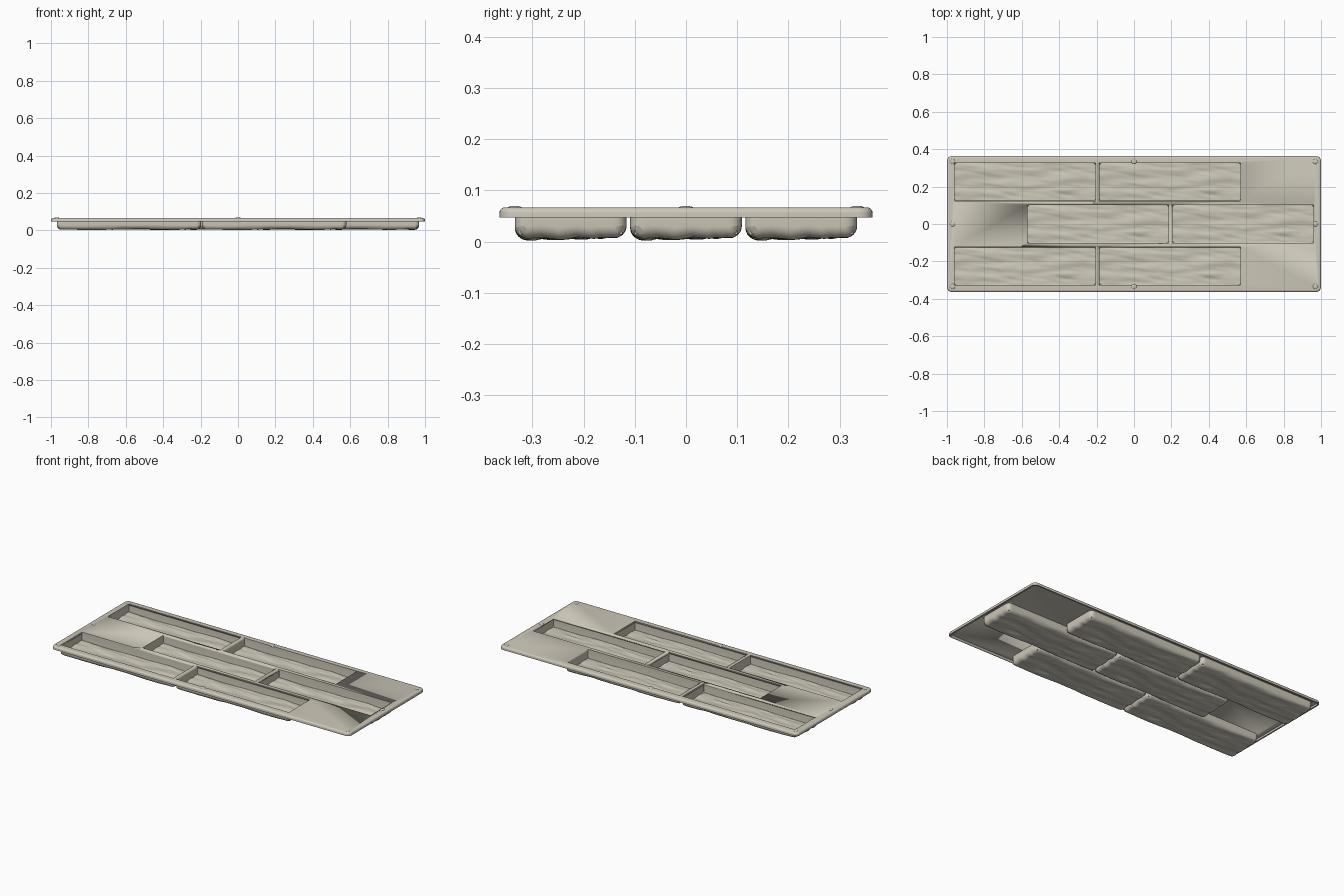
import bpy, bmesh, math
from mathutils import Vector, noise

if "Cube" in bpy.data.objects:
    bpy.data.objects.remove(bpy.data.objects["Cube"])

HX, HY = 1.0, 0.364                  # plate half size
Z_LIP, Z_UNDER, Z_TOP = 0.047, 0.058, 0.067
PX, PY, WALL = 0.377, 0.101, 0.009   # pocket opening half size and wall
CENTRES = [(-0.583, 0.225), (0.193, 0.225), (-0.193, 0), (0.583, 0),
           (-0.583, -0.225), (0.193, -0.225)]

stone = bpy.data.materials.new("warm grey plastic")
stone.diffuse_color = (0.61, 0.575, 0.485, 1)
stone.use_nodes = True
stone.node_tree.nodes["Principled BSDF"].inputs["Base Color"].default_value = stone.diffuse_color


def finish(name, bm, angle=35):
    me = bpy.data.meshes.new(name)
    bm.to_mesh(me)
    bm.free()
    me.materials.append(stone)
    ob = bpy.data.objects.new(name, me)
    bpy.context.collection.objects.link(ob)
    bpy.ops.object.select_all(action='DESELECT')
    ob.select_set(True)
    bpy.context.view_layer.objects.active = ob
    bpy.ops.object.shade_smooth_by_angle(angle=math.radians(angle))
    return ob


def outline(hx, hy, r, n=6):
    """Rounded rectangle, counter-clockwise."""
    pts = []
    for k, (sx, sy) in enumerate([(1, 1), (-1, 1), (-1, -1), (1, -1)]):
        for i in range(n + 1):
            a = math.pi / 2 * (k + i / n)
            pts.append((sx * (hx - r) + r * math.cos(a), sy * (hy - r) + r * math.sin(a)))
    return pts


def stack(rings):
    """Closed solid through a list of (inset, z) outline rings."""
    bm = bmesh.new()
    loops = [[bm.verts.new((x, y, z)) for x, y in outline(HX - d, HY - d, 0.027 - d)]
             for d, z in rings]
    for a, b in zip(loops, loops[1:]):
        for i in range(len(a)):
            j = (i + 1) % len(a)
            bm.faces.new((a[i], a[j], b[j], b[i]))
    bm.faces.new(loops[-1])
    bm.faces.new(loops[0][::-1])
    bmesh.ops.recalc_face_normals(bm, faces=bm.faces)
    return bm


# Plate with a rounded top edge, hollow underside and six openings
R = 0.011
edge = [(R - R * math.cos(math.radians(t)), Z_TOP - R + R * math.sin(math.radians(t)))
        for t in range(0, 91, 18)]
plate = finish("plate", stack([(0, Z_LIP)] + edge))
cutters = [finish("underside_cutter", stack([(0.009, Z_LIP - 0.02), (0.009, Z_UNDER)]))]
for cx, cy in CENTRES:
    bm = bmesh.new()
    bmesh.ops.create_cube(bm, size=1)
    for v in bm.verts:
        v.co = (cx + v.co.x * 2 * PX, cy + v.co.y * 2 * PY, 0.07 + v.co.z * 0.06)
    cutters.append(finish("opening_cutter", bm))
for c in cutters:
    mod = plate.modifiers.new("cut", 'BOOLEAN')
    mod.object, mod.operation, mod.solver = c, 'DIFFERENCE', 'EXACT'
    c.hide_render = True
    c.hide_set(True)


def grain(x, y):
    """Height of the split-stone relief, stretched along x."""
    n = noise.noise(Vector((x * 5, y * 26, 1.7)))
    n += 0.5 * noise.noise(Vector((x * 11, y * 60 + x * 6, 5.2)))
    return 0.0075 + 0.0055 * max(-1.2, min(1.2, n)) + 0.02 * y


def spaced(h, n, r):
    """Coordinates from -h to h, denser inside the corner radius."""
    ends = [h - r + r * math.sin(math.pi / 2 * i / 6) for i in range(1, 7)]
    mid = [(h - r) * (2 * i / n - 1) for i in range(n + 1)]
    return [-e for e in reversed(ends)] + mid + ends


def basin(bm, cx, cy, hx, hy, r, lift, rim, flip):
    """Relief floor with filleted borders, and walls up to the rim."""
    def point(x, y):
        vx, vy = max(0, abs(x) - hx + r), max(0, abs(y) - hy + r)
        q = math.hypot(vx, vy)
        if q > r:
            x = math.copysign(abs(x) - vx + vx * r / q, x)
            y = math.copysign(abs(y) - vy + vy * r / q, y)
            q = r
        return (cx + x, cy + y, grain(x, y) + lift + r - math.sqrt(max(0, r * r - q * q)))
    xs, ys = spaced(hx, 72, r), spaced(hy, 30, r)
    g = [[bm.verts.new(point(x, y)) for y in ys] for x in xs]
    nx, ny = len(xs) - 1, len(ys) - 1

    def face(q):
        bm.faces.new(q[::-1] if flip else q)
    for i in range(nx):
        for j in range(ny):
            face((g[i][j], g[i + 1][j], g[i + 1][j + 1], g[i][j + 1]))
    border = ([g[i][0] for i in range(nx)] + [g[nx][j] for j in range(ny)] +
              [g[i][ny] for i in range(nx, 0, -1)] + [g[0][j] for j in range(ny, 0, -1)])
    upper = [bm.verts.new((v.co.x, v.co.y, rim)) for v in border]
    for k in range(len(border)):
        m = (k + 1) % len(border)
        face((border[m], border[k], upper[k], upper[m]))


# Six pockets: sharp inside, rounded outside
for k, (cx, cy) in enumerate(CENTRES):
    bm = bmesh.new()
    basin(bm, cx, cy, PX + WALL, PY + WALL - 0.001, 0.024, 0, Z_UNDER, True)
    basin(bm, cx, cy, PX, PY, 0.001, 0.007, Z_UNDER, False)
    finish(f"pocket_{k + 1}", bm)

# Low locating bumps around the border
bm = bmesh.new()
for px in (-0.97, 0, 0.97):
    for py in (-0.334, 0, 0.334):
        if px or py:
            ret = bmesh.ops.create_uvsphere(bm, u_segments=16, v_segments=8, radius=1)
            for v in ret["verts"]:
                v.co = (px + v.co.x * 0.014, py + v.co.y * 0.014, Z_TOP - 0.001 + v.co.z * 0.004)
finish("bumps", bm)
